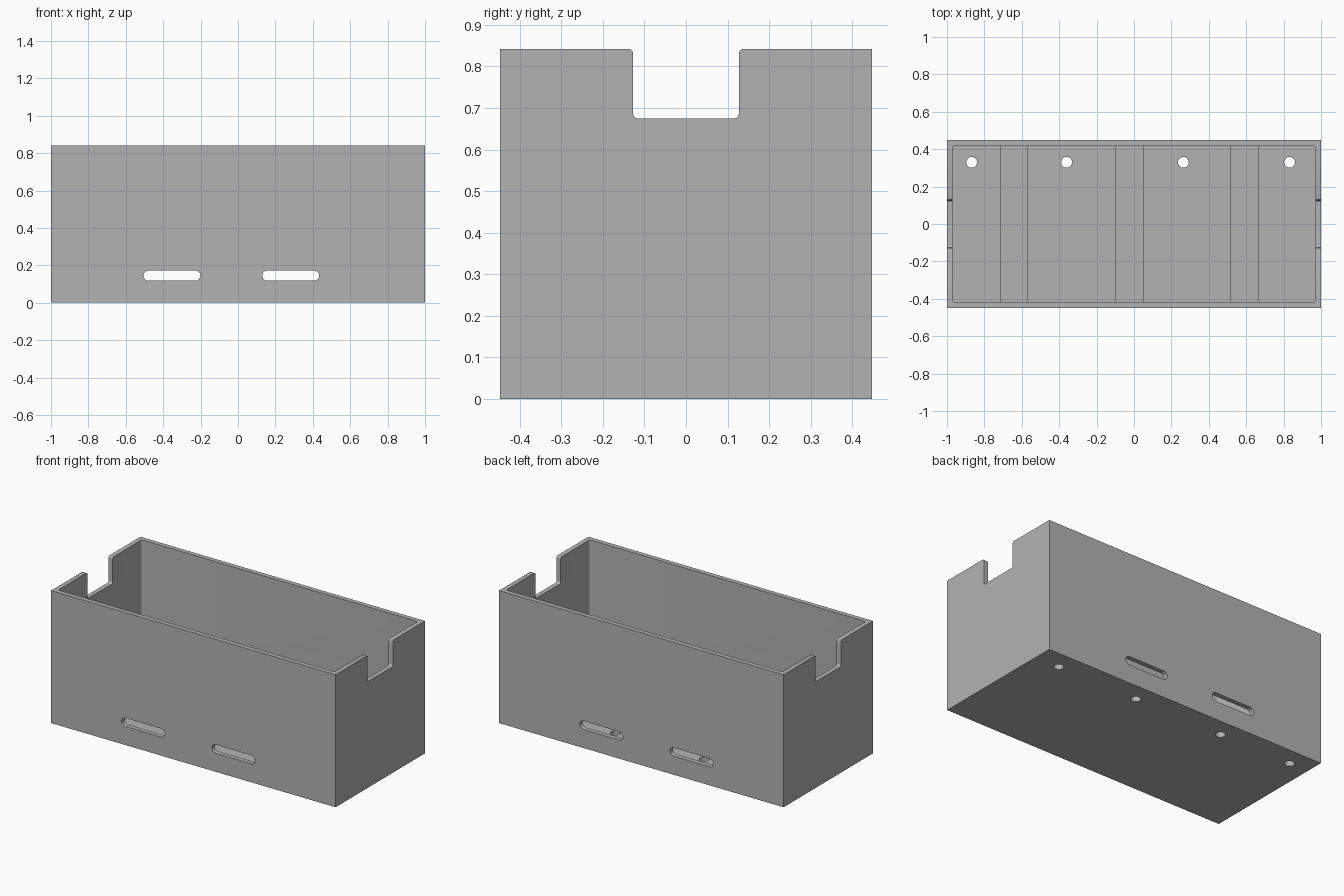
import bpy, bmesh, math
from mathutils import Vector

old = bpy.data.objects.get("Cube")
if old:
    bpy.data.objects.remove(old, do_unlink=True)

LENGTH, DEPTH, HEIGHT = 2.0, 0.896, 0.842
IN_X, IN_Y = 0.97, 0.418          # half sizes of the cavity
FLOOR, GROOVE = 0.09, 0.03        # pad level and channel level

grey = bpy.data.materials.new("plain_grey")
grey.use_nodes = True
colour = (0.45, 0.45, 0.45, 1)
grey.diffuse_color = colour
grey.node_tree.nodes["Principled BSDF"].inputs["Base Color"].default_value = colour


def rounded(corners, steps=8):
    """Round the right-angled corners of a profile; corners are (a, b, radius)."""
    pts = []
    for i, (a, b, r) in enumerate(corners):
        p = Vector((a, b))
        u = (Vector(corners[i - 1][:2]) - p).normalized()
        v = (Vector(corners[(i + 1) % len(corners)][:2]) - p).normalized()
        for k in range(steps + 1 if r else 1):
            t = k / steps * math.pi / 2
            q = p + r * (u + v) - r * (v * math.cos(t) + u * math.sin(t)) if r else p
            if not pts or (q - pts[-1]).length > 1e-5:
                pts.append(q)
    if (pts[0] - pts[-1]).length < 1e-5:
        pts.pop()
    return pts


def pill(a, b, half_w, half_h, r):
    return rounded([(a - half_w, b - half_h, r), (a + half_w, b - half_h, r),
                    (a + half_w, b + half_h, r), (a - half_w, b + half_h, r)])


def prism(name, pts, axis, lo, hi):
    """Extrude a flat profile along one axis."""
    place = {"x": lambda p, d: (d, p.x, p.y),
             "y": lambda p, d: (p.x, d, p.y),
             "z": lambda p, d: (p.x, p.y, d)}[axis]
    bm = bmesh.new()
    face = bm.faces.new([bm.verts.new(place(p, lo)) for p in pts])
    ext = bmesh.ops.extrude_face_region(bm, geom=[face])
    moved = [g for g in ext["geom"] if isinstance(g, bmesh.types.BMVert)]
    bmesh.ops.translate(bm, verts=moved, vec=place(Vector((0, 0)), hi - lo))
    bmesh.ops.recalc_face_normals(bm, faces=bm.faces)
    mesh = bpy.data.meshes.new(name)
    bm.to_mesh(mesh)
    bm.free()
    mesh.materials.append(grey)
    obj = bpy.data.objects.new(name, mesh)
    bpy.context.collection.objects.link(obj)
    return obj


# Outer block
box = prism("storage_box", pill(0, 0, LENGTH / 2, DEPTH / 2, 0), "z", 0, HEIGHT)
cutters = []

# Cavity, with three cross channels in its floor
floor_line = [Vector((-IN_X, 1)), Vector((-IN_X, FLOOR))]
for left, right in ((-0.715, -0.57), (-0.1, 0.05), (0.515, 0.665)):
    floor_line += [Vector(p) for p in ((left, FLOOR), (left, GROOVE),
                                       (right, GROOVE), (right, FLOOR))]
floor_line += [Vector((IN_X, FLOOR)), Vector((IN_X, 1))]
cavity = prism("cavity_cutter", floor_line, "y", -IN_Y, IN_Y)
bm = bmesh.new()
bm.from_mesh(cavity.data)
uprights = [e for e in bm.edges
            if all(abs(abs(v.co.x) - IN_X) < 1e-4 for v in e.verts)
            and abs(e.verts[0].co.y - e.verts[1].co.y) < 1e-4]
bmesh.ops.bevel(bm, geom=uprights, offset=0.01, segments=4, profile=0.5, affect="EDGES")
bm.to_mesh(cavity.data)
bm.free()
cutters.append(cavity)

# Notch through both end walls, with rounded corners
lip = HEIGHT + 0.0003
r = 0.012
notch = rounded([(-0.127, 0.675, r), (0.127, 0.675, r), (0.127, lip, r), (0.14, lip, 0),
                 (0.14, 1, 0), (-0.14, 1, 0), (-0.14, lip, 0), (-0.127, lip, r)])
cutters.append(prism("notch_cutter", notch, "x", -1.2, 1.2))

# Long slots through the front and back walls
for x in (-0.353, 0.282):
    cutters.append(prism("slot_cutter", pill(x, 0.145, 0.152, 0.027, 0.027), "y", -0.6, 0.6))

# Round holes through the floor
for x in (-0.868, -0.36, 0.264, 0.832):
    cutters.append(prism("hole_cutter", pill(x, 0.33, 0.029, 0.029, 0.029), "z", -0.1, 0.2))

# Cut the box, then drop the cutters
for cutter in cutters:
    cutter.hide_render = True
    mod = box.modifiers.new(cutter.name, "BOOLEAN")
    mod.operation, mod.solver, mod.object = "DIFFERENCE", "EXACT", cutter
bpy.context.view_layer.update()
result = bpy.data.meshes.new_from_object(
    box.evaluated_get(bpy.context.evaluated_depsgraph_get()))
box.modifiers.clear()
box.data = result
for cutter in cutters:
    bpy.data.objects.remove(cutter, do_unlink=True)

# Smooth the small rounds, keep the hard edges
bpy.ops.object.select_all(action="DESELECT")
box.select_set(True)
bpy.context.view_layer.objects.active = box
bpy.ops.object.shade_smooth_by_angle(angle=math.radians(30))
